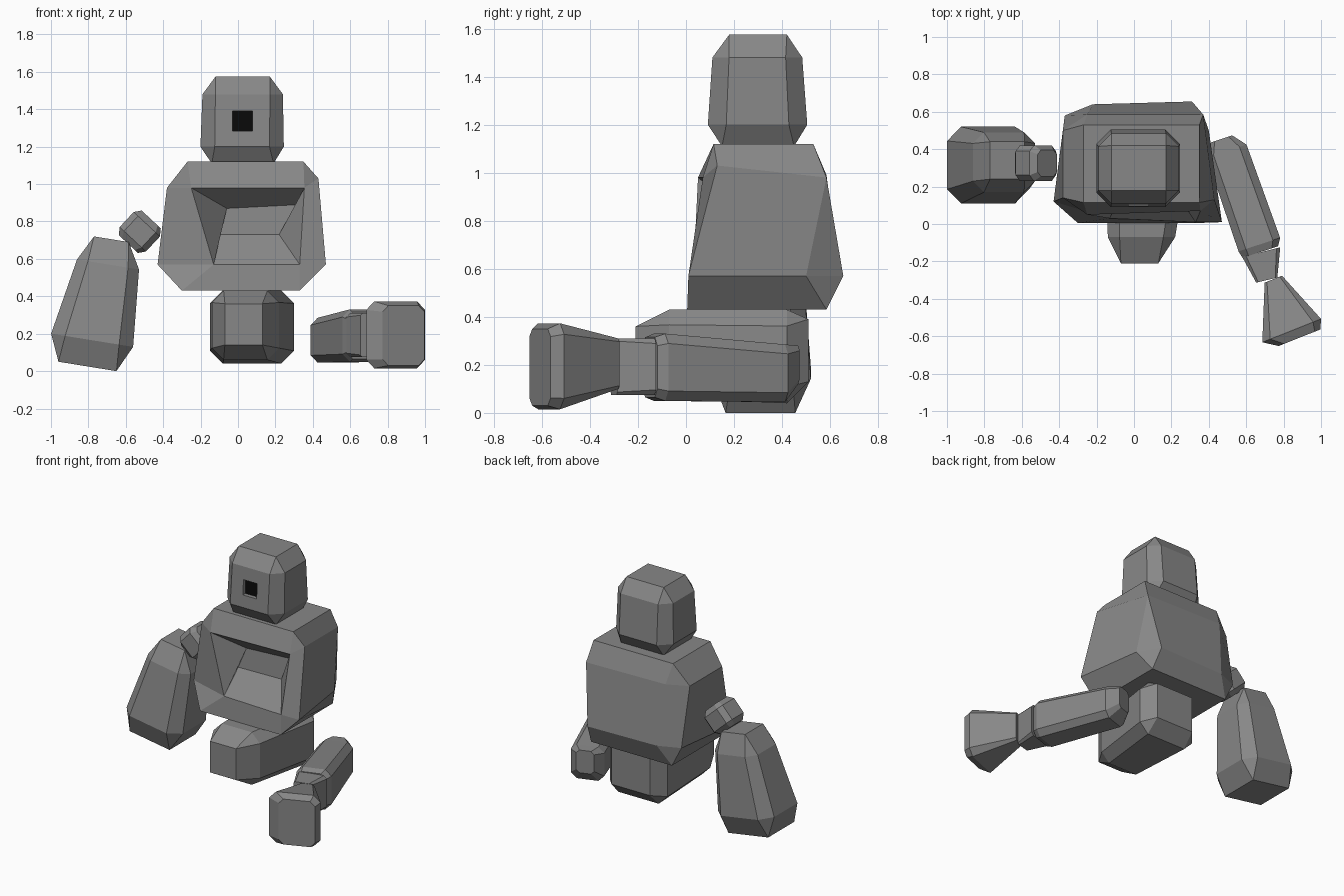
import bpy, bmesh
from mathutils import Vector

if "Cube" in bpy.data.objects:
    bpy.data.objects.remove(bpy.data.objects["Cube"])

X, Y, Z = (1, 0, 0), (0, 1, 0), (0, 0, 1)


def colour(name, value):
    mat = bpy.data.materials.new(name)
    mat.diffuse_color = (value, value, value, 1)
    mat.use_nodes = True
    mat.node_tree.nodes["Principled BSDF"].inputs["Base Color"].default_value = mat.diffuse_color
    return mat


stone = colour("dark_stone", 0.245)
black = colour("black", 0.003)


def ring(center, u, v, hu, hv, cut=0.33):
    """Eight-sided section: a rectangle with its corners cut off."""
    c, u, v = Vector(center), Vector(u).normalized(), Vector(v).normalized()
    k = cut * min(hu, hv)
    flat = [(-hu + k, -hv), (hu - k, -hv), (hu, -hv + k), (hu, hv - k),
            (hu - k, hv), (-hu + k, hv), (-hu, hv - k), (-hu, -hv + k)]
    return [c + u * a + v * b for a, b in flat]


def loft(name, rings, dent=None):
    """Skin sections together; dent = (band, four inner points) hollows side 0."""
    bm = bmesh.new()
    loops = [[bm.verts.new(p) for p in r] for r in rings]
    for i, (a, b) in enumerate(zip(loops, loops[1:])):
        for j in range(8):
            k = (j + 1) % 8
            quad = [a[j], a[k], b[k], b[j]]
            if dent and (i, j) == (dent[0], 0):
                inner = [bm.verts.new(p) for p in dent[1]]
                for m in range(4):
                    n = (m + 1) % 4
                    bm.faces.new([quad[m], quad[n], inner[n], inner[m]])
                bm.faces.new(inner)
            else:
                bm.faces.new(quad)
    bm.faces.new(loops[0])
    bm.faces.new(loops[-1])
    bmesh.ops.remove_doubles(bm, verts=bm.verts, dist=0.0005)
    bmesh.ops.recalc_face_normals(bm, faces=bm.faces)
    mesh = bpy.data.meshes.new(name)
    bm.to_mesh(mesh)
    bm.free()
    mesh.materials.append(stone)
    obj = bpy.data.objects.new(name, mesh)
    bpy.context.collection.objects.link(obj)
    return obj


def box(name, x0, x1, y0, y1, z0, z1, mat):
    bpy.ops.mesh.primitive_cube_add(size=1, location=((x0 + x1) / 2, (y0 + y1) / 2, (z0 + z1) / 2))
    obj = bpy.context.object
    obj.name, obj.scale = name, (x1 - x0, y1 - y0, z1 - z0)
    obj.data.materials.append(mat)
    return obj


# Head with a sunken square eye
head = loft("head", [
    ring((0.025, 0.30, 1.11), X, Y, 0.165, 0.15, 0),
    ring((0.022, 0.298, 1.20), X, Y, 0.223, 0.207, 0.37),
    ring((0.025, 0.297, 1.48), X, Y, 0.215, 0.187, 0.37),
    ring((0.025, 0.30, 1.575), X, Y, 0.145, 0.12, 0)])
cutter = box("eye_cutter", -0.03, 0.077, 0.0, 0.15, 1.285, 1.39, stone)
cutter.hide_render = True
cutter.hide_viewport = True
cut = head.modifiers.new("eye_socket", "BOOLEAN")
cut.operation, cut.object, cut.solver = "DIFFERENCE", cutter, "EXACT"
box("eye", -0.03, 0.077, 0.125, 0.155, 1.285, 1.39, black)


def level(z, pts):
    return [(x, y, z) for x, y in pts]


# Torso with a hollow chest
loft("torso", [
    ring((0.04, 0.3225, 1.12), X, Y, 0.31, 0.2075, 0),
    [(-0.25, 0.05, 0.98), (0.355, 0.07, 0.98), (0.43, 0.13, 1.03), (0.37, 0.585, 0.98),
     (0.37, 0.585, 0.98), (-0.25, 0.585, 0.99), (-0.38, 0.50, 0.98), (-0.38, 0.14, 0.98)],
    level(0.57, [(-0.13, 0.03), (0.33, 0.01), (0.47, 0.01), (0.40, 0.50),
                 (0.31, 0.655), (-0.22, 0.64), (-0.37, 0.58), (-0.43, 0.12)]),
    ring((0.015, 0.295, 0.43), X, Y, 0.315, 0.29, 0)],
    dent=(1, [(-0.06, 0.18, 0.87), (0.325, 0.18, 0.89), (0.22, 0.17, 0.73), (-0.11, 0.16, 0.73)]))

# Single base block under the torso
loft("base", [
    ring((0.03, -0.21, 0.25), X, Z, 0.10, 0.11, 0),
    ring((0.04, -0.07, 0.245), X, Z, 0.18, 0.185, 0.35),
    ring((0.075, 0.42, 0.235), X, Z, 0.225, 0.195, 0.35),
    ring((0.075, 0.51, 0.26), X, Z, 0.15, 0.13, 0)])

# Big left forearm, hanging at a tilt
U = (0.99, 0, -0.16)
loft("left_forearm", [
    ring((-0.805, 0.31, 0.025), U, Y, 0.157, 0.145, 0),
    ring((-0.78, 0.315, 0.165), U, Y, 0.222, 0.205, 0.37),
    ring((-0.695, 0.33, 0.57), U, Y, 0.168, 0.16, 0.37),
    ring((-0.677, 0.34, 0.705), U, Y, 0.094, 0.10, 0)])

# Small left elbow block
axis = Vector((0.68, 0, 0.73))
mid = Vector((-0.525, 0.325, 0.745))
loft("left_elbow", [
    ring(mid + axis * t, (0.73, 0, -0.68), Y, h, h, 0.33)
    for t, h in [(-0.09, 0.07), (-0.055, 0.096), (0.055, 0.096), (0.09, 0.07)]])


def arm_part(name, u, sections, cut=0.35):
    """Sections: x, y, half width, bottom z, top z."""
    loft(name, [ring((x, y, (z0 + z1) / 2), u, Z, w, (z1 - z0) / 2, cut)
                for x, y, w, z0, z1 in sections])


# Right arm reaching forward: forearm, wrist, hand
arm_part("right_forearm", (0.95, 0.31, 0), [
    (0.468, 0.455, 0.06, 0.12, 0.28), (0.495, 0.39, 0.112, 0.045, 0.285),
    (0.67, -0.11, 0.117, 0.05, 0.33), (0.675, -0.15, 0.10, 0.065, 0.315)])
arm_part("right_wrist", (0.97, 0.24, 0), [
    (0.68, -0.15, 0.105, 0.075, 0.31), (0.71, -0.30, 0.058, 0.075, 0.31)], 0.2)
arm_part("right_hand", (0.93, 0.37, 0), [
    (0.745, -0.295, 0.05, 0.10, 0.31), (0.843, -0.57, 0.169, 0.015, 0.373),
    (0.885, -0.608, 0.12, 0.03, 0.35)], 0.27)
